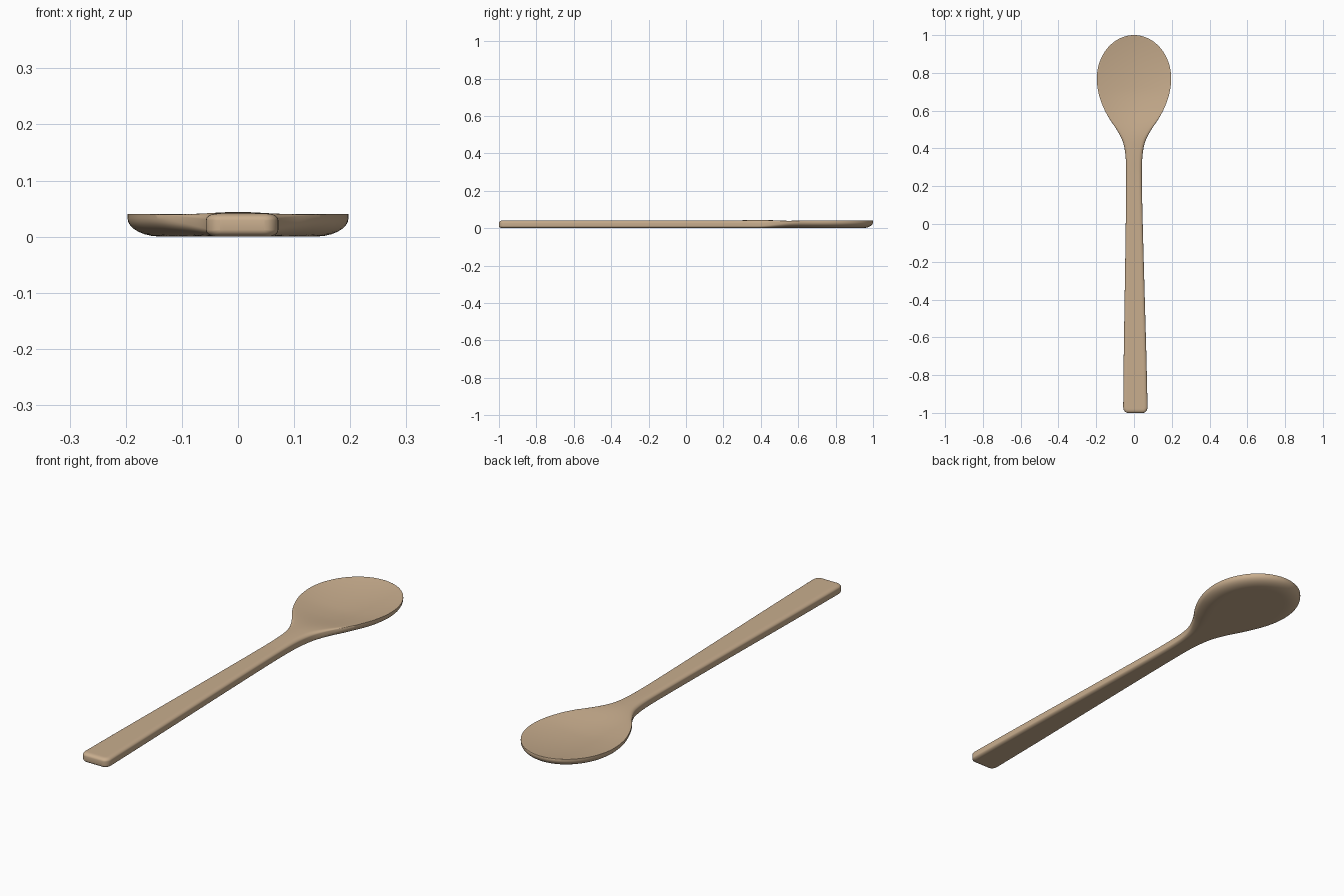
import bpy, bmesh, math
from mathutils import Vector

if "Cube" in bpy.data.objects:
    bpy.data.objects.remove(bpy.data.objects["Cube"])

H = 0.041  # overall thickness


def smooth(a, b, v):
    t = min(1, max(0, (v - a) / (b - a)))
    return t * t * (3 - 2 * t)


# Half-width of the spoon along its length: (y, half width)
ctrl = [(-0.97, 0.0645), (-0.7, 0.060), (-0.4, 0.0535), (-0.1, 0.047), (0.15, 0.0425),
        (0.3, 0.042), (0.38, 0.047), (0.44, 0.061), (0.5, 0.092), (0.56, 0.132),
        (0.62, 0.163), (0.69, 0.187), (0.77, 0.197)]

# Rounded corners of the handle end
outline = []
for i in range(7):
    a = math.pi / 2 * i / 6
    outline.append((-0.97 - 0.03 * math.cos(a), 0.0395 + 0.025 * math.sin(a)))

# Smooth curve through the control points
for i in range(len(ctrl) - 1):
    p1, p2 = Vector(ctrl[i]), Vector(ctrl[i + 1])
    p0 = Vector(ctrl[i - 1]) if i else p1 * 2 - p2
    p3 = Vector(ctrl[i + 2]) if i + 2 < len(ctrl) else Vector((0.85, 0.187))
    m1 = (p2 - p0) / (p2.x - p0.x) * (p2.x - p1.x)
    m2 = (p3 - p1) / (p3.x - p1.x) * (p2.x - p1.x)
    if i + 2 == len(ctrl):
        m2 = Vector((p2.x - p1.x, 0))
    for k in range(1, 7):
        t = k / 6
        p = (p1 * (2*t**3 - 3*t*t + 1) + m1 * (t**3 - 2*t*t + t)
             + p2 * (3*t*t - 2*t**3) + m2 * (t**3 - t*t))
        outline.append((p.x, p.y))

# Elliptical bowl tip
for i in range(1, 29):
    a = math.pi / 2 * i / 28
    outline.append((0.77 + 0.23 * math.sin(a), max(0.003, 0.197 * math.cos(a))))

# Edge segments used to measure how far a point is from the rim
edge = [Vector((w, y)) for y, w in outline]
edge = [Vector((0, -1))] + edge + [Vector((0, 1))]


def rim_distance(x, y):
    p, best = Vector((abs(x), y)), 9
    for a, b in zip(edge, edge[1:]):
        if min(abs(a.y - y), abs(b.y - y)) > 0.25:
            continue
        d = b - a
        t = min(1, max(0, (p - a).dot(d) / max(d.dot(d), 1e-12)))
        best = min(best, (p - a - d * t).length)
    return best


def round_off(d, r):
    u = max(0, 1 - d / r)
    return 1 - math.sqrt(max(0, 1 - u * u))


def heights(x, y, w):
    d = rim_distance(x, y)
    k = smooth(0.38, 0.62, y)
    # underside curls up to the rim, broadly on the bowl
    low = (0.012 + 0.021 * k) * round_off(d, 0.018 + 0.042 * k)
    # upper side: softened handle edges, hollowed bowl
    crest = H + 0.003 * smooth(0.2, 0.4, y) * (1 - smooth(0.46, 0.62, y)) * (1 - (x / w) ** 2)
    high = crest - (0.012 - 0.011 * k) * round_off(d, 0.018 - 0.010 * k)
    dish = 0.022 * smooth(0.42, 0.72, y) * (1 - (x / w) ** 2)
    if y > 0.72:
        dish *= 1 - ((y - 0.72) / 0.28) ** 2
    return low, high - dish


# Loft cross-sections along the length
bm = bmesh.new()
N = 28
rings = []
for y, w in outline:
    cx = 0.0075 * min(1, max(0, (0.2 - y) / 1.2))
    top, bottom = [], []
    for i in range(N + 1):
        x = w * math.sin(math.pi * (i / N - 0.5))
        low, high = heights(x, y, w)
        top.append(bm.verts.new((x + cx, y, high)))
        bottom.append(bm.verts.new((x + cx, y, low)))
    rings.append(top + bottom[::-1])
for a, b in zip(rings, rings[1:]):
    for i in range(len(a)):
        j = (i + 1) % len(a)
        bm.faces.new((a[i], a[j], b[j], b[i]))
for r in (rings[0], rings[-1]):
    for i in range(N):
        bm.faces.new((r[i], r[i + 1], r[-2 - i], r[-1 - i]))
bmesh.ops.recalc_face_normals(bm, faces=bm.faces)

mesh = bpy.data.meshes.new("wooden_spoon")
bm.to_mesh(mesh)
bm.free()
spoon = bpy.data.objects.new("wooden_spoon", mesh)
bpy.context.collection.objects.link(spoon)

wood = bpy.data.materials.new("light_wood")
wood.diffuse_color = (0.58, 0.42, 0.27, 1)
wood.use_nodes = True
wood.node_tree.nodes["Principled BSDF"].inputs["Base Color"].default_value = wood.diffuse_color
mesh.materials.append(wood)

bpy.context.view_layer.objects.active = spoon
spoon.select_set(True)
bpy.ops.object.shade_smooth_by_angle(angle=math.radians(50))
